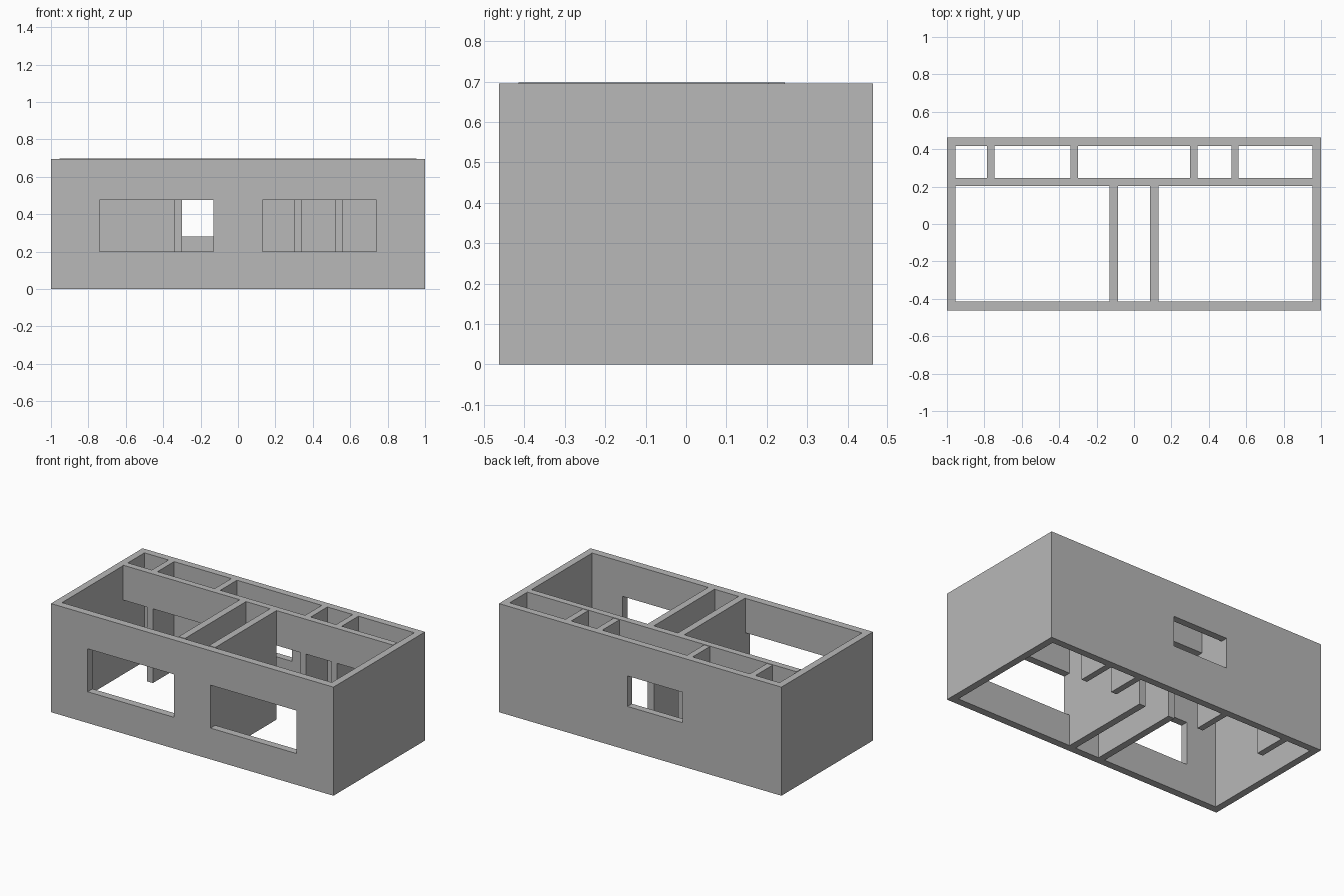
import bpy
import bmesh
from mathutils import Matrix, Vector

old = bpy.data.objects.get("Cube")
if old:
    bpy.data.objects.remove(old, do_unlink=True)

# Plain plaster grey for every wall
plaster = bpy.data.materials.new("plaster_grey")
plaster.use_nodes = True
GREY = (0.48, 0.48, 0.48, 1)
plaster.diffuse_color = GREY
plaster.node_tree.nodes["Principled BSDF"].inputs["Base Color"].default_value = GREY

X, Y = 1.0, 0.463            # outer half sizes
T = 0.045                    # wall thickness
TOP, HEAD = 0.695, 0.475     # wall height, opening head height
HALL_A, HALL_B = 0.203, 0.245  # faces of the long inner beam


def add_box(bm, x0, x1, y0, y1, z0, z1):
    size = Vector((x1 - x0, y1 - y0, z1 - z0))
    mid = Vector((x0 + x1, y0 + y1, z0 + z1)) / 2
    bmesh.ops.create_cube(bm, size=1, matrix=Matrix.Translation(mid) @ Matrix.Diagonal(size.to_4d()))


def wall(name, x0, x1, y0, y1, z0=0.0, z1=TOP, openings=()):
    """Wall box; openings are (left, right, sill) along x, all with the same head."""
    bm = bmesh.new()
    start = x0
    for left, right, sill in openings:
        add_box(bm, start, left, y0, y1, z0, z1)
        add_box(bm, left, right, y0, y1, z0, sill)
        add_box(bm, left, right, y0, y1, HEAD, z1)
        start = right
    add_box(bm, start, x1, y0, y1, z0, z1)
    mesh = bpy.data.meshes.new(name)
    bm.to_mesh(mesh)
    bm.free()
    mesh.materials.append(plaster)
    bpy.context.collection.objects.link(bpy.data.objects.new(name, mesh))


# Outer shell with two wide front windows and one back window
wall("front_wall", -X, X, -Y, -Y + T + 0.003,
     openings=[(-0.74, -0.13, 0.2), (0.13, 0.74, 0.2)])
wall("back_wall", -X, X, Y - T, Y, openings=[(-0.3, 0.09, 0.28)])
for side, s in (("left", 1), ("right", -1)):
    a, b = sorted((s * X, s * (X - T)))
    wall(side + "_wall", a, b, -Y + T + 0.003, Y - T)
    # Long partitions beside the central passage
    a, b = sorted((s * 0.085, s * 0.13))
    wall(side + "_partition", a, b, -Y + T + 0.003, HALL_A, z1=0.698)

# Beam spanning the full width above the open back rooms
wall("inner_beam", -X + T, X - T, HALL_A, HALL_B, z0=HEAD, z1=0.698)

# Short cross walls dividing the back rooms, notched under the beam
for i, x in enumerate((-0.785, -0.34, 0.3, 0.52)):
    wall(f"cross_wall_{i + 1}", x, x + 0.04, HALL_B, Y - T)
    wall(f"cross_wall_end_{i + 1}", x, x + 0.04, HALL_A, HALL_B, z1=HEAD)
